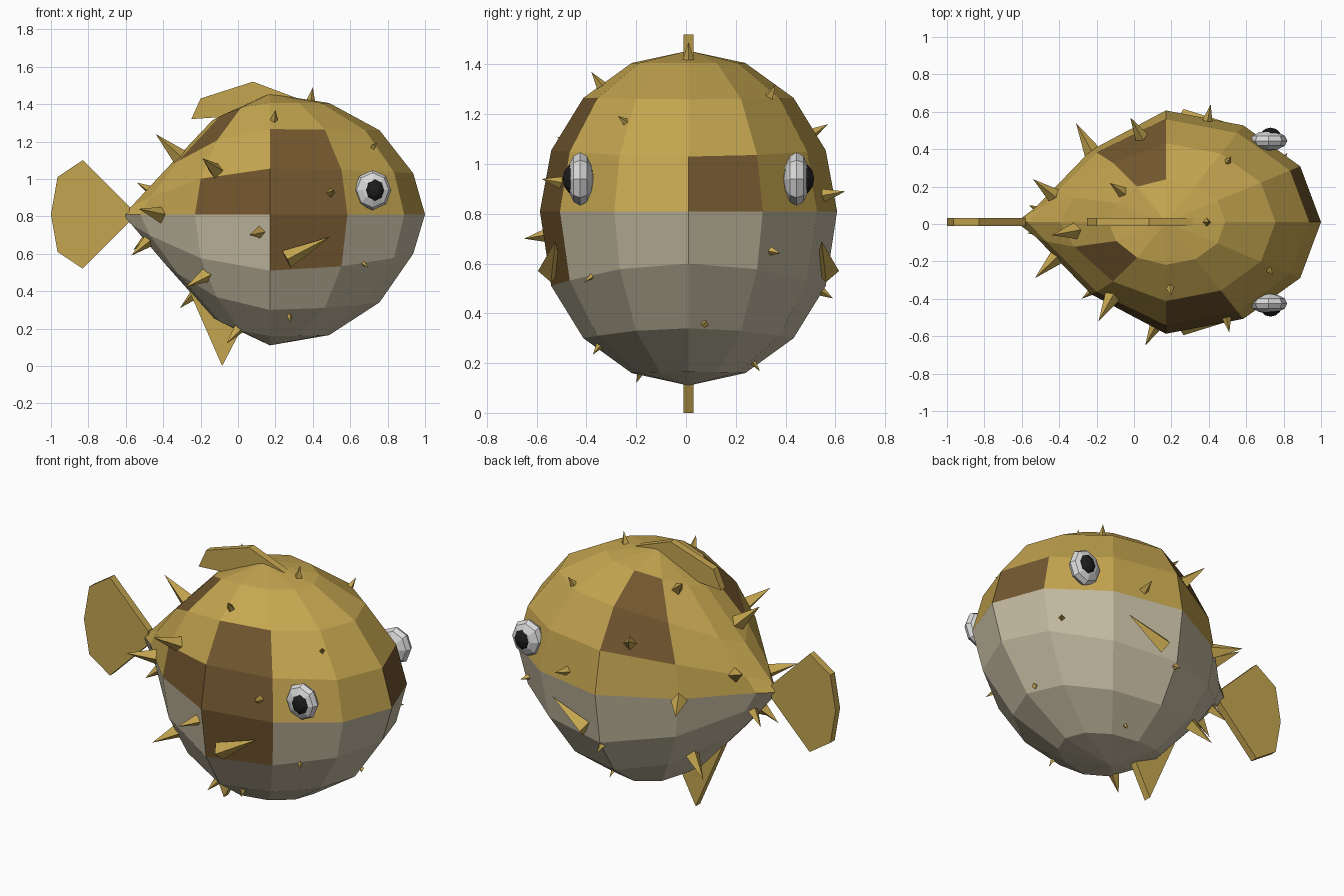
import bpy, bmesh, math
from mathutils import Vector
from mathutils.bvhtree import BVHTree

cube = bpy.data.objects.get("Cube")
if cube:
    bpy.data.objects.remove(cube, do_unlink=True)


def material(name, colour):
    mat = bpy.data.materials.new(name)
    mat.use_nodes = True
    mat.diffuse_color = (*colour, 1)
    mat.node_tree.nodes["Principled BSDF"].inputs["Base Color"].default_value = (*colour, 1)
    return mat


yellow = material("ochre yellow", (.56, .38, .08))
beige = material("belly beige", (.56, .50, .36))
brown = material("patch brown", (.17, .095, .028))
white = material("eye white", (.70, .70, .70))
black = material("pupil black", (.012, .012, .012))

MID_X, MID_Y, MID_Z = .17, .01, .81


def finish(name, bm, *mats):
    bmesh.ops.recalc_face_normals(bm, faces=bm.faces)
    mesh = bpy.data.meshes.new(name)
    bm.to_mesh(mesh)
    bm.free()
    for mat in mats:
        mesh.materials.append(mat)
    obj = bpy.data.objects.new(name, mesh)
    bpy.context.collection.objects.link(obj)
    return obj


# Body: a faceted globe whose rear narrows to a point at the tail
SEGMENTS, RINGS = 12, 8
SIDE_Z = [1.455, 1.406, 1.266, 1.055, .81, .51, .30, .16, .11]
FRONT_Z = [1.455, 1.406, 1.26, 1.03, .81, .60, .34, .165, .11]
PATCHES = {(9, 2), (9, 3), (9, 4), (8, 3), (0, 3), (3, 1), (3, 2), (7, 1)}


def body_point(col, row):
    angle = math.tau * col / SEGMENTS
    radius = math.sin(math.pi * row / RINGS)
    dx = math.cos(angle) * radius
    dx *= .83 if dx > 0 else .80
    taper = 1 - (max(0, -dx) / .82) ** 1.9
    blend = max(0, math.cos(angle)) ** 2
    z = SIDE_Z[row] * (1 - blend) + FRONT_Z[row] * blend
    return (MID_X + dx,
            MID_Y + .597 * math.sin(angle) * radius * taper,
            MID_Z + (z - MID_Z) * taper)


bm = bmesh.new()
top = bm.verts.new(body_point(0, 0))
bottom = bm.verts.new(body_point(0, RINGS))
grid = [[top] * SEGMENTS]
for row in range(1, RINGS):
    grid.append([bm.verts.new(body_point(c, row)) for c in range(SEGMENTS)])
grid.append([bottom] * SEGMENTS)
for row in range(RINGS):
    for col in range(SEGMENTS):
        nxt = (col + 1) % SEGMENTS
        corners = [grid[row][col], grid[row][nxt], grid[row + 1][nxt], grid[row + 1][col]]
        face = bm.faces.new(list(dict.fromkeys(corners)))
        face.material_index = 2 if (col, row) in PATCHES else int(row >= RINGS // 2)
bmesh.ops.recalc_face_normals(bm, faces=bm.faces)
surface = BVHTree.FromBMesh(bm)
finish("body", bm, yellow, beige, brown)


# Flat fins cut from an outline in the upright middle plane
def fin(name, outline, thickness=.042):
    bm = bmesh.new()
    verts = [bm.verts.new((x, MID_Y - thickness / 2, z)) for x, z in outline]
    face = bm.faces.new(verts)
    new = bmesh.ops.extrude_face_region(bm, geom=[face])["geom"]
    moved = [v for v in new if isinstance(v, bmesh.types.BMVert)]
    bmesh.ops.translate(bm, verts=moved, vec=(0, thickness, 0))
    finish(name, bm, yellow)


fin("tail_fin", [(-.58, .85), (-.83, 1.10), (-.965, 1.01), (-1, .81),
                 (-.965, .61), (-.83, .52), (-.58, .77)])
fin("top_fin", [(-.25, 1.32), (-.2, 1.43), (.08, 1.52), (.32, 1.43), (.1, 1.36), (-.1, 1.33)])
fin("belly_fin", [(-.26, .40), (-.085, 0), (.02, .2), (-.08, .4)])


# Pointed four-sided cones
def cone(name, base, tip, radius, squash=1):
    axis = tip - base
    bm = bmesh.new()
    bmesh.ops.create_cone(bm, cap_ends=True, segments=4, radius1=radius, radius2=0,
                          depth=axis.length)
    bmesh.ops.scale(bm, verts=bm.verts, vec=(1, squash, 1))
    bmesh.ops.rotate(bm, verts=bm.verts, matrix=axis.to_track_quat('Z', 'Y').to_matrix())
    bmesh.ops.translate(bm, verts=bm.verts, vec=(base + tip) / 2)
    finish(name, bm, yellow)


# Spikes: each tip drops a cone onto the nearest skin
TIPS = [
    (.4, .01, 1.49), (.2, -.38, 1.37), (-.44, -.06, 1.24), (-.19, -.52, 1.11),
    (.74, -.27, 1.19), (.51, -.58, .94), (-.53, -.29, .84), (-.57, -.05, .59),
    (-.54, .24, .98), (.06, -.65, .7), (-.28, -.4, .42), (-.31, .28, .31),
    (.68, -.39, .54), (.28, -.37, .24), (-.06, -.2, .12), (-.31, .54, .78),
    (.52, .36, 1.32), (-.02, .57, 1.16), (-.13, .22, 1.4), (.41, .64, .89),
    (.17, .59, .46), (.82, .38, .64), (.29, .28, .19), (.74, .07, .37), (-.56, .1, .62),
]
for number, point in enumerate(TIPS, 1):
    tip = Vector(point)
    skin, _, _, gap = surface.find_nearest(tip)
    out = (tip - skin).normalized()
    tip = skin + out * max(gap, .045)
    cone(f"spike_{number}", skin - out * .015, tip, .013 + .2 * gap)


# Eyes: flattened globes facing sideways
def flat_globe(name, centre, size, mat):
    bm = bmesh.new()
    bmesh.ops.create_uvsphere(bm, u_segments=8, v_segments=6, radius=1)
    bmesh.ops.rotate(bm, verts=bm.verts,
                     matrix=Vector((0, 1, 0)).to_track_quat('Z', 'Y').to_matrix())
    bmesh.ops.scale(bm, verts=bm.verts, vec=size)
    bmesh.ops.translate(bm, verts=bm.verts, vec=centre)
    finish(name, bm, mat)


for side, sign in (("right", -1), ("left", 1)):
    flat_globe(f"{side}_eye", (.72, MID_Y + sign * .435, .94), (.1, .053, .107), white)
    flat_globe(f"{side}_pupil", (.73, MID_Y + sign * .455, .94), (.057, .05, .065), black)
    # Side fins lie along the flank, pointing forwards
    cone(f"{side}_side_fin", Vector((.26, MID_Y + sign * .555, .57)),
         Vector((.49, MID_Y + sign * .535, .69)), .05)
